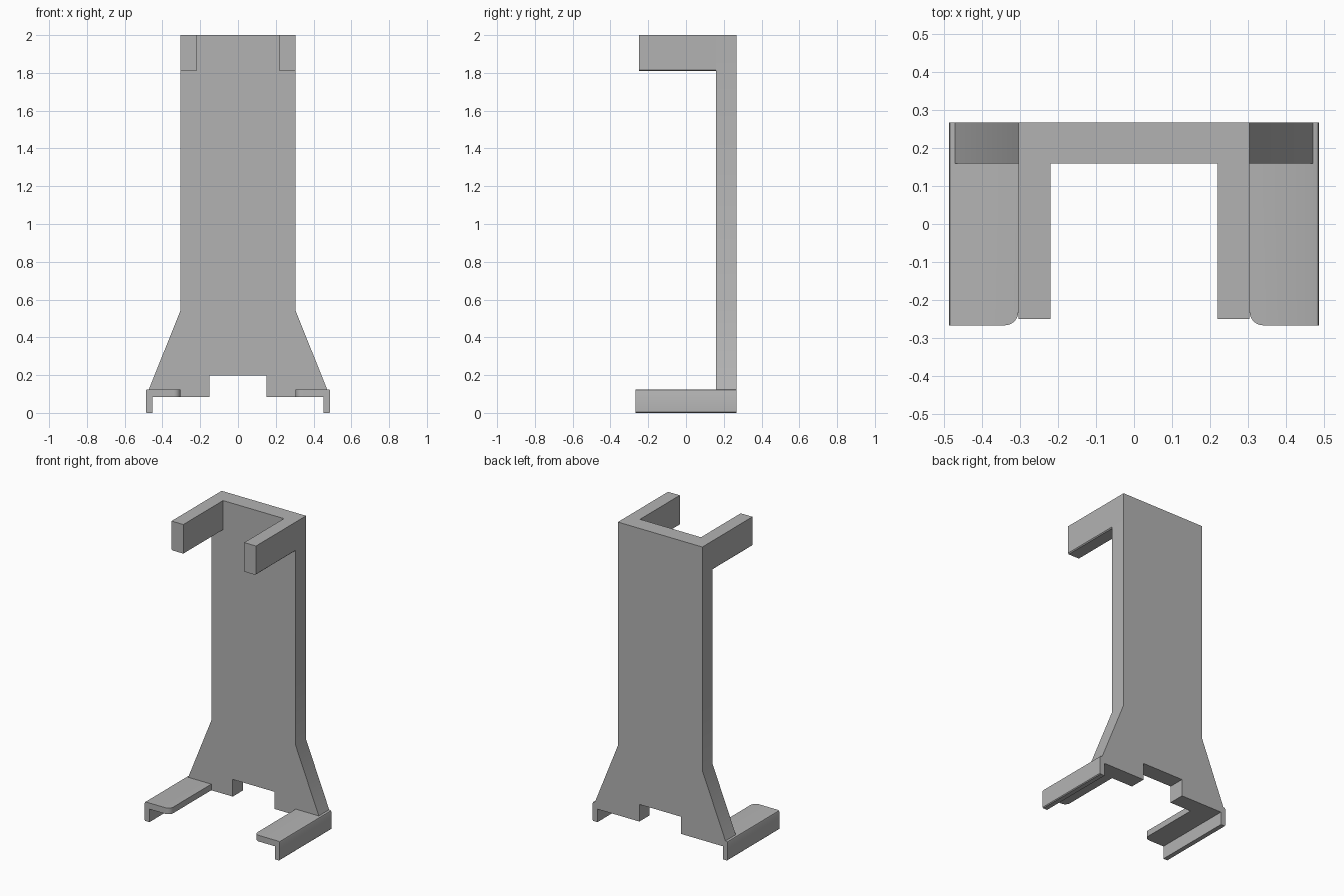
import bpy
import bmesh
from mathutils import Vector

cube = bpy.data.objects.get("Cube")
if cube:
    bpy.data.objects.remove(cube, do_unlink=True)

grey = bpy.data.materials.new("plain grey")
grey.use_nodes = True
colour = (0.45, 0.45, 0.45, 1)
grey.diffuse_color = colour
grey.node_tree.nodes["Principled BSDF"].inputs["Base Color"].default_value = colour

FRONT, INNER, BACK = -0.267, 0.16, 0.267   # depth of feet, plate front, plate back
HALF = 0.305                               # half width of the column
SIDE = 0.488                               # half width over the feet
SOFT = 0.01                                # small rounding on outer edges


def extrude_profile(name, points, y0, y1, round_edge=None, radius=0.035):
    """Extrude an x-z outline along y; optionally round the edges picked by a rule."""
    bm = bmesh.new()
    face = bm.faces.new([bm.verts.new((x, y0, z)) for x, z in points])
    new = bmesh.ops.extrude_face_region(bm, geom=[face])["geom"]
    verts = [v for v in new if isinstance(v, bmesh.types.BMVert)]
    bmesh.ops.translate(bm, verts=verts, vec=Vector((0, y1 - y0, 0)))
    bmesh.ops.recalc_face_normals(bm, faces=bm.faces[:])
    if round_edge:
        edges = [e for e in bm.edges if round_edge(*[v.co for v in e.verts])]
        bmesh.ops.bevel(bm, geom=edges, offset=radius, segments=6,
                        profile=0.5, affect='EDGES')
    mesh = bpy.data.meshes.new(name)
    bm.to_mesh(mesh)
    bm.free()
    mesh.materials.append(grey)
    obj = bpy.data.objects.new(name, mesh)
    bpy.context.collection.objects.link(obj)
    bpy.ops.object.select_all(action='DESELECT')
    obj.select_set(True)
    bpy.context.view_layer.objects.active = obj
    bpy.ops.object.shade_smooth_by_angle()
    return obj


def mirrored(points, side):
    return [(side * x, z) for x, z in points]


# Outer lip outline, shared by the plate and the feet
lip = [(SIDE - SOFT, 0.125), (SIDE - 0.003, 0.122), (SIDE, 0.115),
       (SIDE, 0.005), (SIDE - 0.005, 0), (0.453, 0), (0.453, 0.085)]

# Back plate: column, flared base, lips and cable notch
right_half = [(HALF, 2), (HALF, 0.54), (0.472, 0.125)] + lip + [(0.15, 0.085), (0.15, 0.197)]
extrude_profile("back_plate", right_half + mirrored(right_half, -1)[::-1], INNER, BACK)

# Upper arms and L-shaped feet on both sides
arm = [(0.22, 2), (HALF, 2), (HALF, 1.816), (HALF - 0.006, 1.81), (0.22, 1.81)]
foot = [(HALF, 0.125)] + lip + [(HALF, 0.085)]


def inner_front_corner(a, b):
    return all(abs(abs(p.x) - HALF) < 0.001 and p.y < FRONT + 0.001 for p in (a, b))


for label, side in (("left", 1), ("right", -1)):
    extrude_profile(label + "_upper_arm", mirrored(arm, side), -0.25, INNER)
    extrude_profile(label + "_foot", mirrored(foot, side), FRONT, INNER, inner_front_corner)
